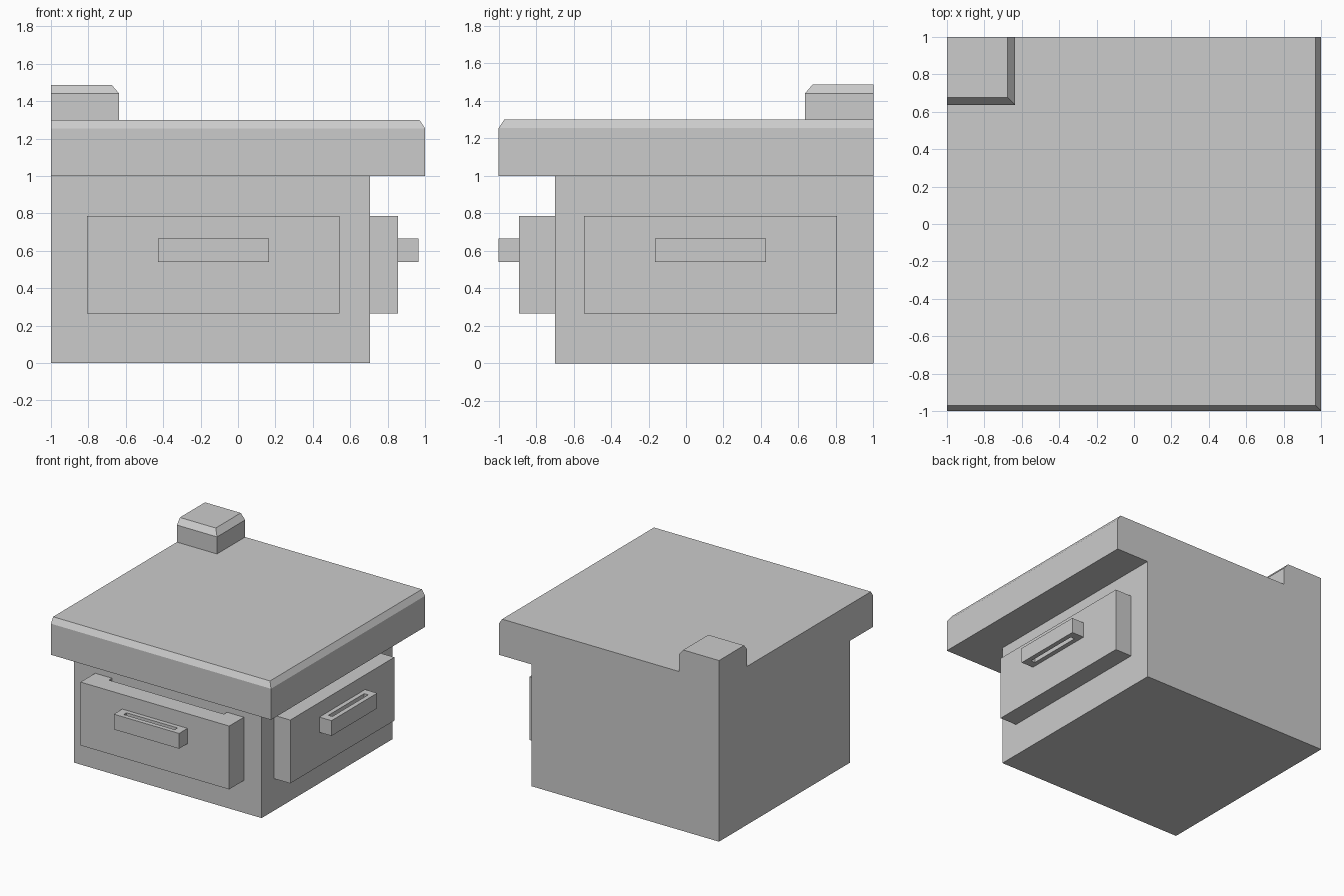
import bpy
import bmesh

if "Cube" in bpy.data.objects:
    bpy.data.objects.remove(bpy.data.objects["Cube"])


def finish(name, bm):
    bmesh.ops.recalc_face_normals(bm, faces=bm.faces[:])
    mesh = bpy.data.meshes.new(name)
    bm.to_mesh(mesh)
    bm.free()
    obj = bpy.data.objects.new(name, mesh)
    bpy.context.collection.objects.link(obj)
    return obj


def ring(bm, x, y, z, to_world=None):
    """Rectangular loop of vertices at height z."""
    corners = [(x[0], y[0]), (x[1], y[0]), (x[1], y[1]), (x[0], y[1])]
    if to_world:
        corners = [to_world(*c) for c in corners]
    return [bm.verts.new((cx, cy, z)) for cx, cy in corners]


def bridge(bm, a, b):
    for i in range(4):
        j = (i + 1) % 4
        bm.faces.new((a[i], a[j], b[j], b[i]))


def block(name, x, y, levels):
    """Stacked box; each level is (z, inset of the front and right sides)."""
    bm = bmesh.new()
    rings = [ring(bm, (x[0], x[1] - d), (y[0] + d, y[1]), z) for z, d in levels]
    for a, b in zip(rings, rings[1:]):
        bridge(bm, a, b)
    bm.faces.new(rings[0])
    bm.faces.new(rings[-1])
    return finish(name, bm)


def hollow(name, x, y, z, hole_x, hole_y, to_world, floor=None):
    """Box with a pocket down to the floor height, or a slot right through."""
    bm = bmesh.new()
    low = ring(bm, x, y, z[0], to_world)
    high = ring(bm, x, y, z[1], to_world)
    in_high = ring(bm, hole_x, hole_y, z[1], to_world)
    in_low = ring(bm, hole_x, hole_y, z[0] if floor is None else floor, to_world)
    bridge(bm, low, high)
    bridge(bm, high, in_high)
    bridge(bm, in_high, in_low)
    if floor is None:
        bridge(bm, in_low, low)
    else:
        bm.faces.new(in_low)
        bm.faces.new(low)
    return finish(name, bm)


# Cabinet, bevelled worktop and raised corner block
block("cabinet_body", (-1, 0.705), (-0.7, 1), [(0, 0), (1, 0)])
block("worktop", (-1, 1), (-1, 1), [(1, 0), (1.255, 0), (1.3, 0.03)])
block("corner_block", (-1, -0.635), (0.635, 1), [(1.3, 0), (1.44, 0), (1.487, 0.04)])

# Open drawers with slotted handles; the right one mirrors the front one
sides = {
    "front": lambda u, v: (u, v - 0.89),
    "right": lambda u, v: (0.855 - v, -u),
}
for side, to_world in sides.items():
    hollow(side + "_drawer", (-0.807, 0.543), (0, 0.5), (0.265, 0.785),
           (-0.655, 0.39), (0.15, 0.35), to_world, floor=0.415)
    hollow(side + "_handle", (-0.428, 0.165), (-0.11, 0), (0.54, 0.665),
           (-0.365, 0.10), (-0.072, -0.036), to_world)
